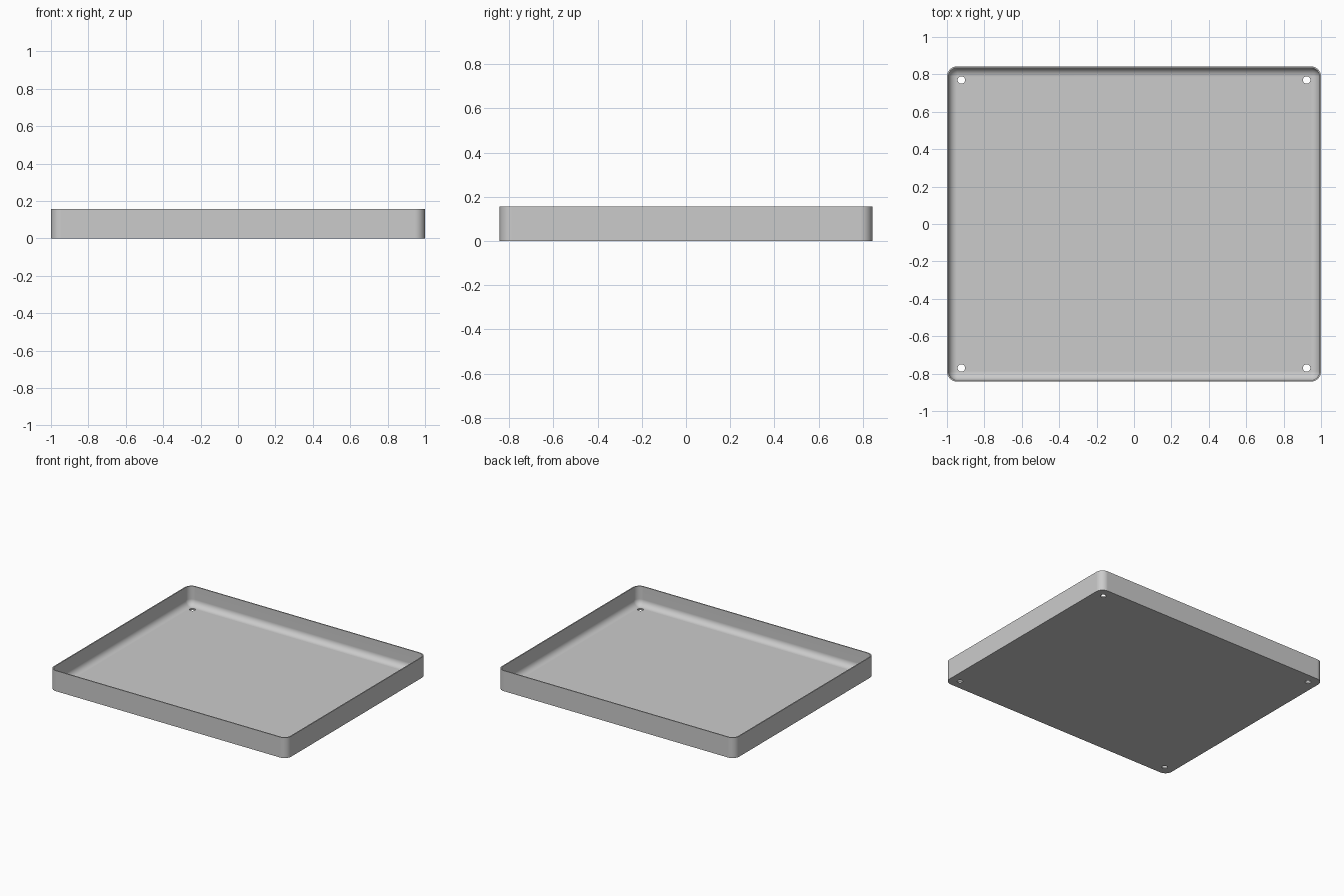
import bpy, bmesh
from math import sin, cos, pi

cube = bpy.data.objects.get("Cube")
if cube:
    bpy.data.objects.remove(cube, do_unlink=True)

HALF_X, HALF_Y, HEIGHT = 1.0, 0.843, 0.156
CORNER, WALL, FLOOR, FILLET = 0.055, 0.008, 0.012, 0.046
HOLE_X, HOLE_Y, HOLE_R = 0.923, 0.77, 0.02
STEPS = 8

grey = bpy.data.materials.new("light grey")
grey.use_nodes = True
colour = (0.6, 0.6, 0.6, 1)
grey.diffuse_color = colour
grey.node_tree.nodes["Principled BSDF"].inputs["Base Color"].default_value = colour


def rounded_ring(bm, inset, z):
    """Rounded rectangle of vertices, drawn in from the outer edge."""
    r = CORNER - inset
    cx, cy = HALF_X - CORNER, HALF_Y - CORNER
    ring = []
    for quarter, (sx, sy) in enumerate([(1, 1), (-1, 1), (-1, -1), (1, -1)]):
        for i in range(STEPS + 1):
            a = (quarter + i / STEPS) * pi / 2
            ring.append(bm.verts.new((sx * cx + r * cos(a), sy * cy + r * sin(a), z)))
    return ring


# Tray: outer wall, rim, inner wall, then a rounded run into the floor
profile = [(0, 0), (0, HEIGHT), (WALL, HEIGHT)]
for i in range(STEPS + 1):
    a = i / STEPS * pi / 2
    profile.append((WALL + FILLET * (1 - cos(a)), FLOOR + FILLET * (1 - sin(a))))

bm = bmesh.new()
rings = [rounded_ring(bm, *p) for p in profile]
for low, high in zip(rings, rings[1:]):
    for i in range(len(low)):
        j = (i + 1) % len(low)
        bm.faces.new((low[i], low[j], high[j], high[i]))
bm.faces.new(rings[0][::-1])
bm.faces.new(rings[-1])
bmesh.ops.recalc_face_normals(bm, faces=bm.faces)
mesh = bpy.data.meshes.new("tray")
bm.to_mesh(mesh)
bm.free()
mesh.materials.append(grey)
tray = bpy.data.objects.new("tray", mesh)
bpy.context.collection.objects.link(tray)

# Drill one hole through the floor near each corner
for sx in (-1, 1):
    for sy in (-1, 1):
        bpy.ops.mesh.primitive_cylinder_add(
            vertices=32, radius=HOLE_R, depth=0.1,
            location=(sx * HOLE_X, sy * HOLE_Y, 0))
        cutter = bpy.context.object
        cutter.name = "hole_cutter"
        cutter.hide_render = True
        cutter.data.materials.append(grey)
        cut = tray.modifiers.new("hole", 'BOOLEAN')
        cut.operation, cut.solver, cut.object = 'DIFFERENCE', 'EXACT', cutter
        bpy.context.view_layer.objects.active = tray
        bpy.ops.object.modifier_apply(modifier=cut.name)
        bpy.data.objects.remove(cutter, do_unlink=True)

# Smooth the curves, keep the rim and base edges sharp
bpy.ops.object.select_all(action='DESELECT')
tray.select_set(True)
bpy.context.view_layer.objects.active = tray
bpy.ops.object.shade_smooth_by_angle(angle=pi / 6)
weighted = tray.modifiers.new("even shading", 'WEIGHTED_NORMAL')
weighted.keep_sharp = True
